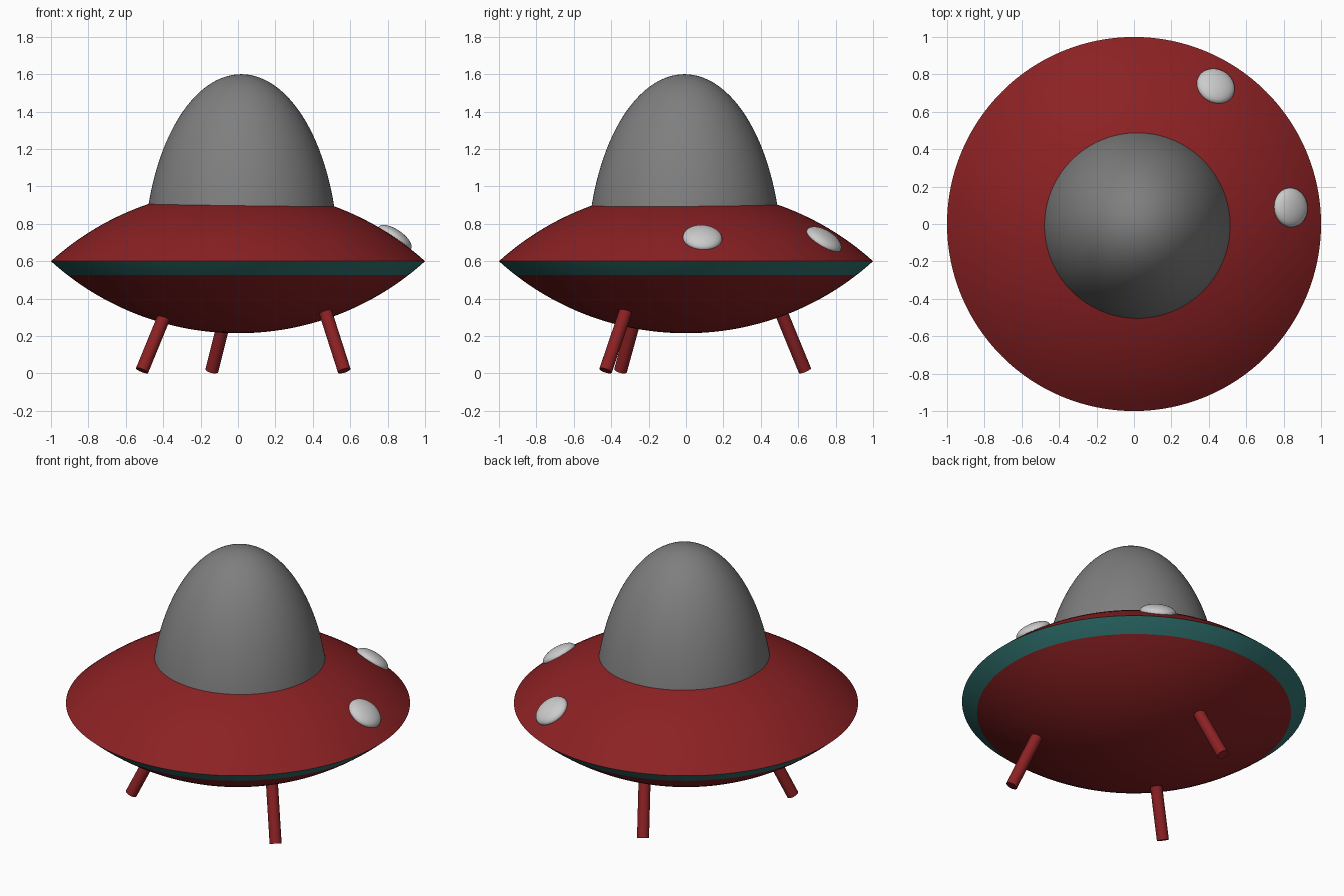
import bpy, bmesh, math
from mathutils import Vector, Matrix

if "Cube" in bpy.data.objects:
    bpy.data.objects.remove(bpy.data.objects["Cube"])


def material(name, rgb):
    m = bpy.data.materials.new(name)
    m.diffuse_color = (*rgb, 1)
    m.use_nodes = True
    m.node_tree.nodes["Principled BSDF"].inputs["Base Color"].default_value = m.diffuse_color
    return m


RED = material("red", (0.26, 0.015, 0.017))
TEAL = material("teal", (0.03, 0.18, 0.17))
GREY = material("mid_grey", (0.21, 0.21, 0.21))
PALE = material("pale_grey", (0.6, 0.6, 0.6))


def finish(name, bm, mat):
    bmesh.ops.remove_doubles(bm, verts=bm.verts, dist=1e-5)
    bmesh.ops.recalc_face_normals(bm, faces=bm.faces)
    mesh = bpy.data.meshes.new(name)
    bm.to_mesh(mesh)
    bm.free()
    obj = bpy.data.objects.new(name, mesh)
    bpy.context.collection.objects.link(obj)
    obj.data.materials.append(mat)
    bpy.ops.object.select_all(action='DESELECT')
    obj.select_set(True)
    bpy.context.view_layer.objects.active = obj
    bpy.ops.object.shade_smooth_by_angle(angle=math.radians(35))
    return obj


def lathe(name, profile, mat, centre=(0, 0, 0), steps=128):
    """Spin an (r, z) profile around a vertical axis."""
    bm = bmesh.new()
    vs = [bm.verts.new((r, 0, z)) for r, z in profile]
    es = [bm.edges.new(pair) for pair in zip(vs, vs[1:])]
    bmesh.ops.spin(bm, geom=vs + es, axis=(0, 0, 1), cent=(0, 0, 0),
                   angle=2 * math.tau / 2, steps=steps, use_merge=True)
    bmesh.ops.translate(bm, verts=bm.verts, vec=centre)
    obj = finish(name, bm, mat)
    # open shells: make sure the normals face away from the saucer's middle
    mid = Vector((0, 0, 0.6))
    if sum((p.center - mid).dot(p.normal) * p.area for p in obj.data.polygons) < 0:
        obj.data.flip_normals()
    return obj


# Saucer: two spherical caps meeting in a sharp rim
RIM_Z, DEPTH = 0.6, 0.385
R = (1 + DEPTH ** 2) / (2 * DEPTH)


def cap(r0, r1, sign, n):
    radii = [r0 + (r1 - r0) * i / n for i in range(n + 1)]
    return [(r, RIM_Z + sign * (math.sqrt(R * R - r * r) - R + DEPTH)) for r in radii]


BAND_R = 0.913
lathe("upper_hull", cap(1, 0, 1, 24), RED)
lathe("rim_band", cap(1, BAND_R, -1, 4), TEAL)
lathe("lower_hull", cap(BAND_R, 0, -1, 24), RED)

# Dome: upper half of a tall ellipsoid
arc = [math.pi / 2 * i / 32 for i in range(33)]
lathe("dome", [(0.52 * math.cos(a), 0.6 + math.sin(a)) for a in arc], GREY,
      centre=(0.017, -0.008, 0))

# Lamps: flattened balls lying on the upper hull
for name, x, y in (("side_lamp", 0.838, 0.088), ("rear_lamp", 0.437, 0.737)):
    pos = Vector((x, y, RIM_Z + DEPTH - R + math.sqrt(R * R - x * x - y * y)))
    normal = pos - Vector((0, 0, RIM_Z + DEPTH - R))
    bm = bmesh.new()
    bmesh.ops.create_uvsphere(bm, u_segments=48, v_segments=24, radius=1)
    bmesh.ops.transform(bm, verts=bm.verts, matrix=Matrix.Translation(pos)
                        @ normal.to_track_quat('Z', 'Y').to_matrix().to_4x4()
                        @ Matrix.Diagonal((0.105, 0.105, 0.045, 1)))
    finish(name, bm, PALE)

# Legs: splayed round rods, foot position and outward lean per unit height
LEG_R = 0.035
for name, foot, lean in (("left_leg", (-0.513, -0.35), (-0.41, -0.275)),
                         ("right_leg", (0.568, -0.43), (0.32, -0.34)),
                         ("rear_leg", (-0.14, 0.636), (-0.25, 0.41))):
    axis = Vector((-lean[0], -lean[1], 1)).normalized()
    start = Vector((*foot, LEG_R * math.sqrt(1 - axis.z ** 2)))
    length = 0.42
    bm = bmesh.new()
    bmesh.ops.create_cone(bm, cap_ends=True, segments=32, radius1=LEG_R,
                          radius2=LEG_R, depth=length)
    bmesh.ops.transform(bm, verts=bm.verts,
                        matrix=Matrix.Translation(start + axis * length / 2)
                        @ axis.to_track_quat('Z', 'Y').to_matrix().to_4x4())
    finish(name, bm, RED)
